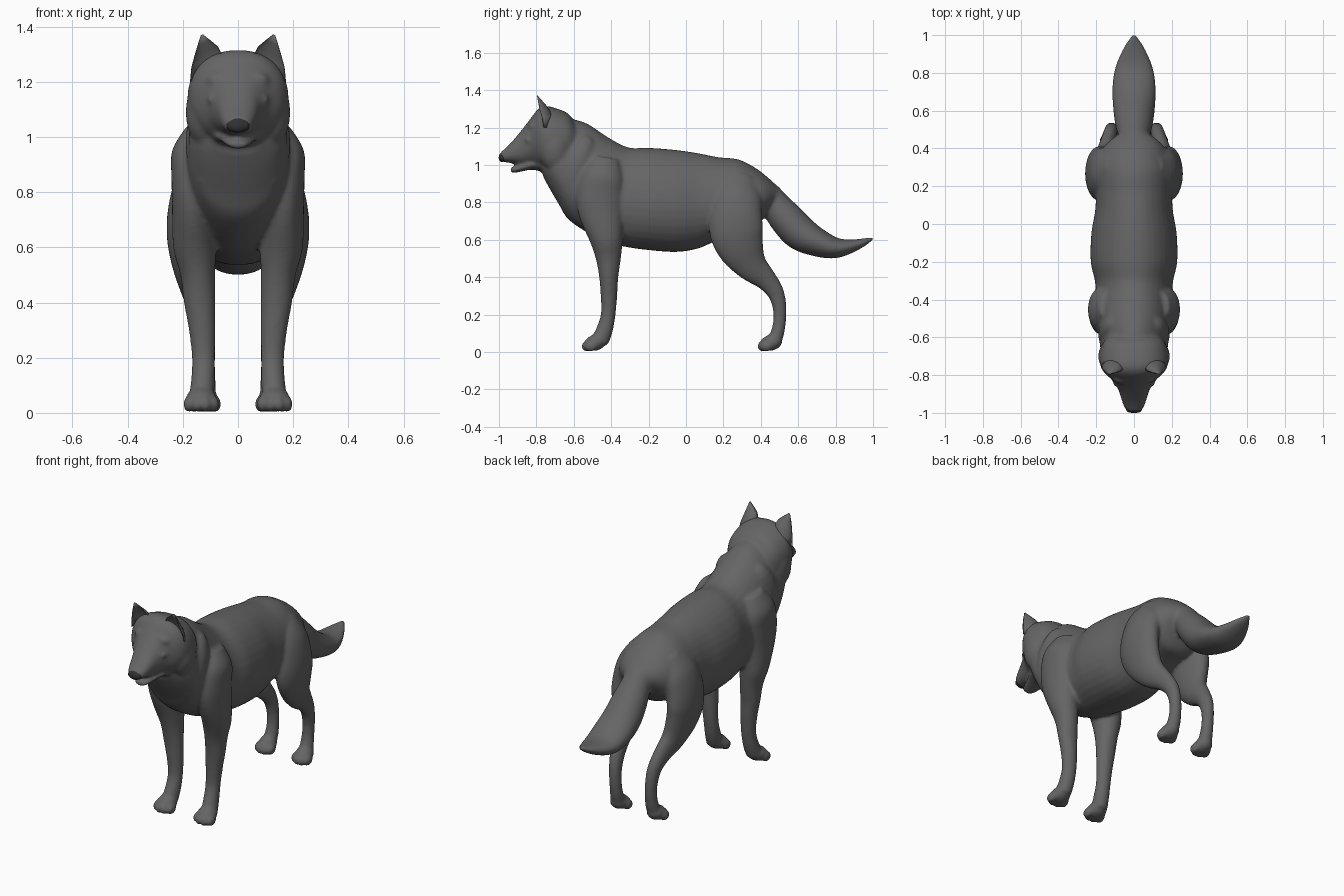
import bpy, bmesh, math
from mathutils import Vector, Matrix

X = Vector((1, 0, 0))


def smooth_rows(rows, steps=4):
    """Catmull-Rom interpolation between the given rows of numbers."""
    out = []
    for i in range(len(rows) - 1):
        p0, p1 = rows[max(i - 1, 0)], rows[i]
        p2, p3 = rows[i + 1], rows[min(i + 2, len(rows) - 1)]
        for s in range(steps):
            t = s / steps
            out.append([0.5 * (2 * b + (c - a) * t + (2 * a - 5 * b + 4 * c - d) * t * t
                               + (3 * b - a - 3 * c + d) * t ** 3)
                        for a, b, c, d in zip(p0, p1, p2, p3)])
    return out + [list(rows[-1])]


def tube(bm, rows, axis=None, sides=36, power=1.0, flip=1, egg=0.0):
    """Loft ellipses; each row is x, y, z, side radius, in-plane radius."""
    rows = smooth_rows(rows)
    pts = [Vector((r[0] * flip, r[1], r[2])) for r in rows]
    rings = []
    for i, (p, r) in enumerate(zip(pts, rows)):
        t = axis or pts[min(i + 1, len(pts) - 1)] - pts[max(i - 1, 0)]
        n = t.cross(X).normalized()
        ring = []
        for k in range(sides):
            a = 2 * math.pi * k / sides
            c, s = math.cos(a), math.sin(a)
            c = math.copysign(abs(c) ** power, c) * (1 + egg * s)
            s = math.copysign(abs(s) ** power, s)
            ring.append(bm.verts.new(p + X * c * max(r[3], .004) + n * s * max(r[4], .004)))
        rings.append(ring)
    skin(bm, rings)


def skin(bm, rings):
    """Join successive rings with quads and cap both ends."""
    n = len(rings[0])
    for a, b in zip(rings, rings[1:]):
        for k in range(n):
            j = (k + 1) % n
            bm.faces.new((a[k], a[j], b[j], b[k]))
    bm.faces.new(rings[0])
    bm.faces.new(rings[-1])


def trunk(bm, rows, power=1.0, egg=0.0):
    """Loft upright sections; each row is y, bottom z, top z, half width."""
    tube(bm, [(0, y, (lo + hi) / 2, w, (hi - lo) / 2) for y, lo, hi, w in rows],
         axis=Vector((0, 1, 0)), power=power, egg=egg)


def blob(bm, pos, size, tilt=0.0):
    m = Matrix.Translation(pos) @ Matrix.Rotation(tilt, 4, 'X') @ Matrix.Diagonal((*size, 1))
    bmesh.ops.create_uvsphere(bm, u_segments=20, v_segments=12, radius=1, matrix=m)


def finish(bm, name):
    bmesh.ops.recalc_face_normals(bm, faces=bm.faces)
    for f in bm.faces:
        f.smooth = True
    me = bpy.data.meshes.new(name)
    bm.to_mesh(me)
    bm.free()
    ob = bpy.data.objects.new(name, me)
    bpy.context.collection.objects.link(ob)
    return ob


bm = bmesh.new()

# Torso and neck
trunk(bm, [(-.765, .94, 1.10, .10), (-.73, .875, 1.20, .15), (-.68, .79, 1.25, .175),
           (-.63, .71, 1.25, .18), (-.53, .64, 1.222, .19), (-.42, .585, 1.15, .20),
           (-.31, .56, 1.094, .205), (-.2, .545, 1.092, .228), (-.05, .535, 1.08, .225),
           (.07, .555, 1.062, .205), (.17, .60, 1.042, .20), (.28, .64, 1.03, .195),
           (.37, .66, .985, .18), (.43, .74, .94, .14), (.485, .80, .89, .07)],
      power=.97, egg=.1)

# Skull and muzzle
trunk(bm, [(-.59, 1.04, 1.22, .13), (-.63, .98, 1.275, .165), (-.70, .955, 1.305, .183),
           (-.75, .97, 1.315, .178), (-.79, .985, 1.30, .155), (-.83, 1.0, 1.25, .112),
           (-.88, 1.0, 1.185, .082), (-.93, 1.01, 1.125, .066), (-.97, 1.015, 1.085, .052),
           (-.99, 1.025, 1.07, .035)], power=.9)

# Lower jaw
trunk(bm, [(-.76, .96, 1.06, .10), (-.82, .975, 1.03, .08), (-.88, .965, 1.005, .056),
           (-.925, .957, .99, .038), (-.94, .965, .985, .02)])

# Tail
tube(bm, [(0, .37, .89, .07, .06), (0, .43, .845, .078, .072), (0, .478, .785, .085, .08),
          (0, .535, .715, .10, .092), (0, .61, .637, .11, .094), (0, .70, .587, .115, .077),
          (0, .79, .558, .108, .058), (0, .87, .563, .085, .039), (0, .95, .587, .046, .021),
          (0, 1.003, .61, .008, .006)])

for s in (-1, 1):
    # Front leg with shoulder
    tube(bm, [(.14, -.43, 1.04, .045, .07), (.167, -.445, .95, .072, .11),
              (.17, -.46, .85, .071, .125), (.166, -.455, .75, .073, .12),
              (.158, -.425, .60, .077, .088), (.146, -.415, .50, .063, .067),
              (.139, -.413, .40, .057, .051), (.130, -.412, .30, .048, .044),
              (.125, -.416, .20, .042, .039), (.127, -.435, .12, .043, .044),
              (.132, -.46, .06, .045, .048)], flip=s)
    # Hind leg with thigh
    tube(bm, [(.09, .31, .95, .06, .07), (.145, .285, .86, .075, .12),
              (.175, .268, .75, .077, .138), (.185, .27, .64, .073, .143),
              (.177, .30, .545, .064, .122), (.16, .352, .46, .052, .087),
              (.14, .425, .39, .042, .06), (.126, .478, .32, .037, .046),
              (.12, .50, .24, .034, .037), (.117, .50, .16, .034, .034),
              (.118, .485, .09, .038, .037), (.122, .46, .05, .04, .04)], flip=s)
    # Paws and toes
    for x, y, w in ((.133, -.485, .056), (.122, .455, .05)):
        blob(bm, (x * s, y, .05), (w, .062, .043), .25)
        for d, back in ((-.046, .018), (-.016, 0), (.016, 0), (.046, .018)):
            blob(bm, ((x + d * w / .058) * s, y - .04 + back, .032), (.021, .036, .03), .2)
    # Cheek ruff, brow, eyelid and neck fold
    blob(bm, (.12 * s, -.70, 1.09), (.07, .085, .125))
    blob(bm, (.065 * s, -.815, 1.205), (.05, .03, .032), .6)
    blob(bm, (.08 * s, -.842, 1.135), (.034, .022, .018))
    blob(bm, (.105 * s, -.585, .98), (.085, .09, .19), -.35)

body = finish(bm, "wolf_body")
rm = body.modifiers.new("fuse", 'REMESH')
rm.mode = 'VOXEL'
rm.voxel_size = .0095
rm.use_smooth_shade = True
sm = body.modifiers.new("soften", 'SMOOTH')
sm.factor = .5
sm.iterations = 6

# Ears: cupped crescent sections tapering to a tip
bm = bmesh.new()
rings = []
for cx, cy, cz, w, d in ((.112, -.745, 1.225, .062, .055), (.113, -.755, 1.275, .056, .05),
                         (.115, -.77, 1.31, .043, .04), (.123, -.783, 1.34, .024, .023),
                         (.131, -.795, 1.37, .004, .004)):
    ring = []
    for k in range(20):
        a = 2 * math.pi * k / 20
        depth = math.sin(a) * d if k <= 10 else -math.sin(a) * d * .45
        ring.append(bm.verts.new((cx + math.cos(a) * w, cy - d * .3 + depth,
                                  cz - math.cos(a) * w * .4)))
    rings.append(ring)
skin(bm, rings)
ears = finish(bm, "ears")
ears.modifiers.new("mirror", 'MIRROR')

# Nose
bm = bmesh.new()
blob(bm, (0, -.98, 1.043), (.04, .021, .028), -.25)
for s in (-1, 1):
    blob(bm, (.022 * s, -.978, 1.04), (.02, .02, .02))
nose = finish(bm, "nose")
dark = bpy.data.materials.new("dark_nose")
dark.diffuse_color = (.03, .03, .03, 1)
nose.data.materials.append(dark)

# Dark grey fur
fur = bpy.data.materials.new("grey_fur")
fur.diffuse_color = (.13, .13, .13, 1)
for ob in (body, ears):
    ob.data.materials.append(fur)
